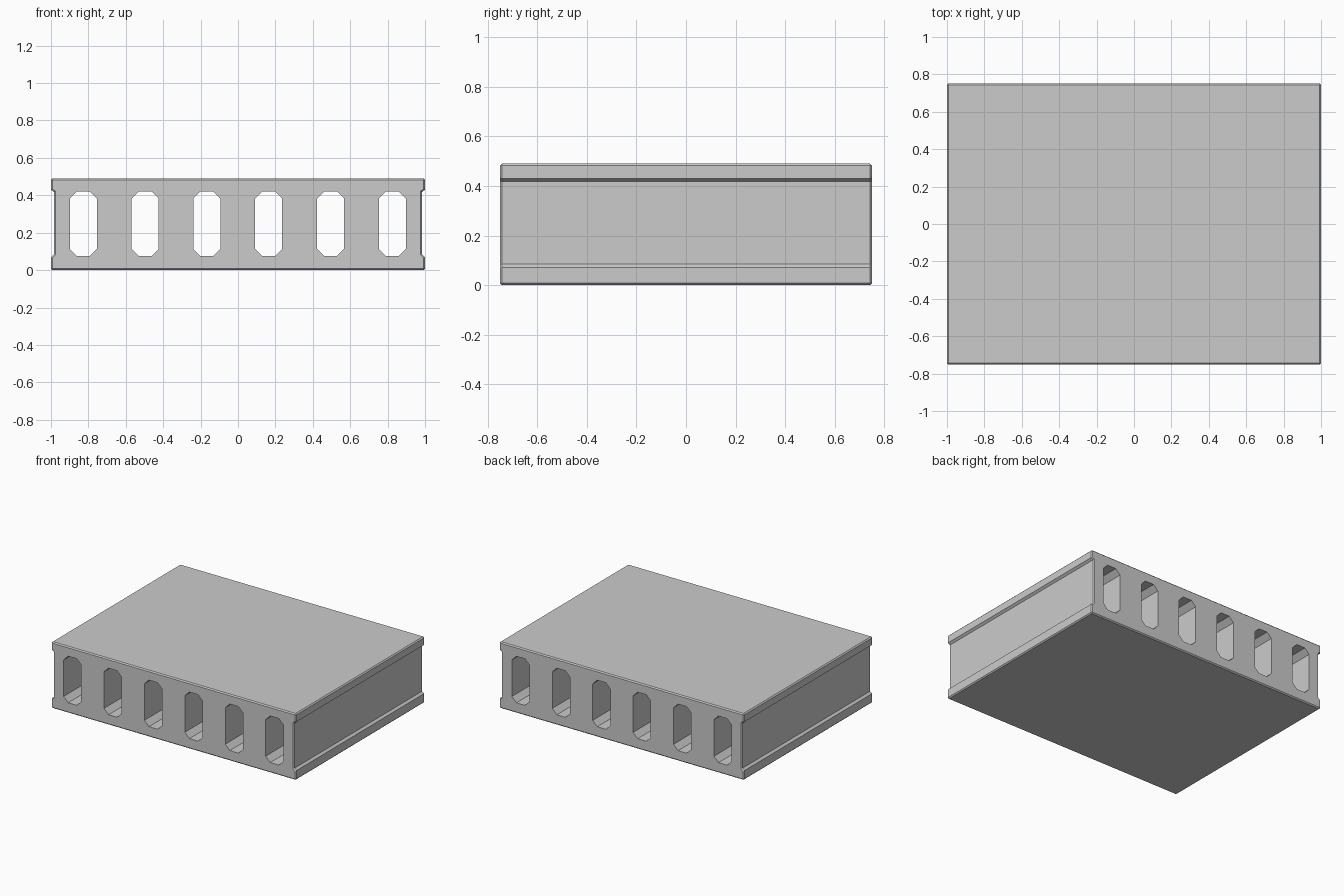
import bpy, bmesh, math

if "Cube" in bpy.data.objects:
    bpy.data.objects.remove(bpy.data.objects["Cube"])

HALF_Y = 0.752
HEIGHT = 0.49


def extrude_profile(name, loops, half_y):
    """Make one object from closed (x, z) loops, extruded along y."""
    bm = bmesh.new()
    for loop in loops:
        face = bm.faces.new([bm.verts.new((x, -half_y, z)) for x, z in loop])
        ext = bmesh.ops.extrude_face_region(bm, geom=[face], use_keep_orig=True)
        moved = [v for v in ext["geom"] if isinstance(v, bmesh.types.BMVert)]
        bmesh.ops.translate(bm, verts=moved, vec=(0, 2 * half_y, 0))
    bmesh.ops.recalc_face_normals(bm, faces=bm.faces)
    mesh = bpy.data.meshes.new(name)
    bm.to_mesh(mesh)
    bm.free()
    obj = bpy.data.objects.new(name, mesh)
    bpy.context.collection.objects.link(obj)
    return obj


# Slab body: shallow groove down each long side
right = [(1.0, 0.0), (1.0, 0.07), (0.984, 0.084),
         (0.984, 0.418), (1.0, 0.43), (1.0, HEIGHT)]
slab = extrude_profile("hollow_core_slab",
                       [right + [(-x, z) for x, z in reversed(right)]], HALF_Y)
bevel = slab.modifiers.new("edge_chamfer", "BEVEL")
bevel.width = 0.008
bevel.segments = 1
bevel.limit_method = "ANGLE"
bevel.angle_limit = math.radians(70)

# Six chamfered hollow cores running right through
W, Z0, Z1, C = 0.072, 0.076, 0.42, 0.037


def core(cx):
    return [(cx - W + C, Z0), (cx + W - C, Z0), (cx + W, Z0 + C), (cx + W, Z1 - C),
            (cx + W - C, Z1), (cx - W + C, Z1), (cx - W, Z1 - C), (cx - W, Z0 + C)]


cutter = extrude_profile("core_cutter",
                         [core(-0.827 + 0.3304 * i) for i in range(6)], HALF_Y + 0.1)
cutter.hide_render = True
cut = slab.modifiers.new("cores", "BOOLEAN")
cut.operation = "DIFFERENCE"
cut.solver = "EXACT"
cut.object = cutter

# Apply the modifiers and remove the helper
bpy.context.view_layer.objects.active = slab
slab.select_set(True)
for mod in ("edge_chamfer", "cores"):
    bpy.ops.object.modifier_apply(modifier=mod)
bpy.data.objects.remove(cutter)
